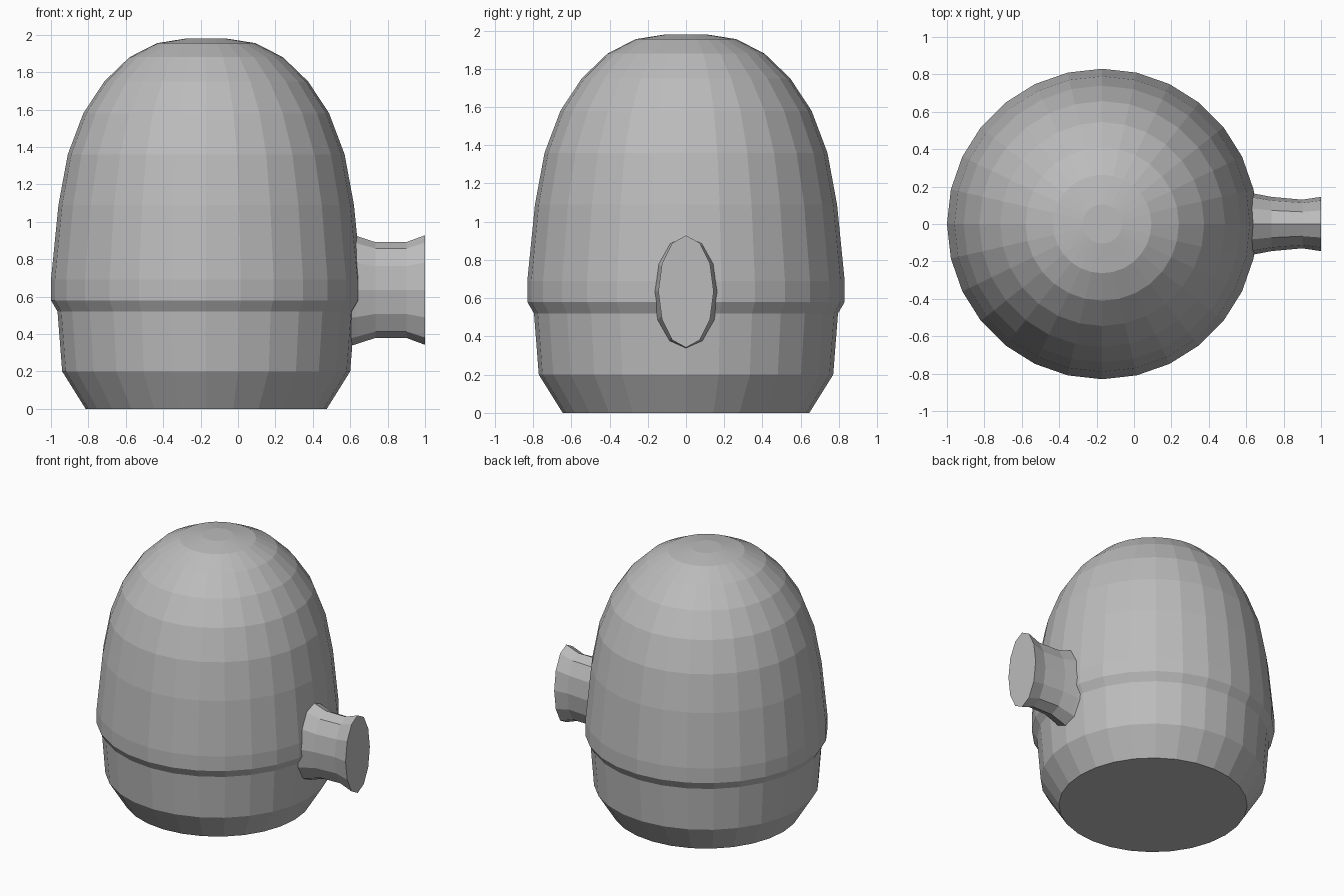
import bpy, bmesh, math

if "Cube" in bpy.data.objects:
    bpy.data.objects.remove(bpy.data.objects["Cube"])

grey = bpy.data.materials.new("plain grey")
grey.diffuse_color = (0.5, 0.5, 0.5, 1)
grey.use_nodes = True
grey.node_tree.nodes["Principled BSDF"].inputs["Base Color"].default_value = grey.diffuse_color


def loft(name, rings):
    """Skin a list of vertex rings, closing both ends with flat faces."""
    bm = bmesh.new()
    loops = [[bm.verts.new(p) for p in ring] for ring in rings]
    n = len(loops[0])
    for a, b in zip(loops, loops[1:]):
        for i in range(n):
            j = (i + 1) % n
            bm.faces.new((a[i], a[j], b[j], b[i]))
    bm.faces.new(loops[0][::-1])
    bm.faces.new(loops[-1])
    bmesh.ops.recalc_face_normals(bm, faces=bm.faces[:])
    mesh = bpy.data.meshes.new(name)
    bm.to_mesh(mesh)
    bm.free()
    mesh.materials.append(grey)
    obj = bpy.data.objects.new(name, mesh)
    bpy.context.collection.objects.link(obj)
    return obj


def angles(n):
    return [2 * math.pi * i / n for i in range(n)]


# domed body: (radius, height) profile, 28 sides
body_profile = [(0.645, 0), (0.77, 0.2), (0.795, 0.52), (0.83, 0.58), (0.83, 0.69),
                (0.79, 1.09), (0.74, 1.36), (0.657, 1.58), (0.545, 1.75),
                (0.41, 1.88), (0.263, 1.955), (0.105, 1.98)]
loft("domed_body", [[(-0.17 + r * math.cos(a), r * math.sin(a), z) for a in angles(28)]
                    for r, z in body_profile])

# oval side knob along +x: (x, half width, half height), 12 sides
knob_profile = [(0.55, 0.185, 0.315), (0.63, 0.165, 0.29), (0.735, 0.145, 0.256),
                (0.9, 0.13, 0.256), (1.0, 0.145, 0.293)]
loft("side_knob", [[(x, w * math.cos(a), 0.635 + h * math.sin(a)) for a in angles(12)]
                   for x, w, h in knob_profile])
